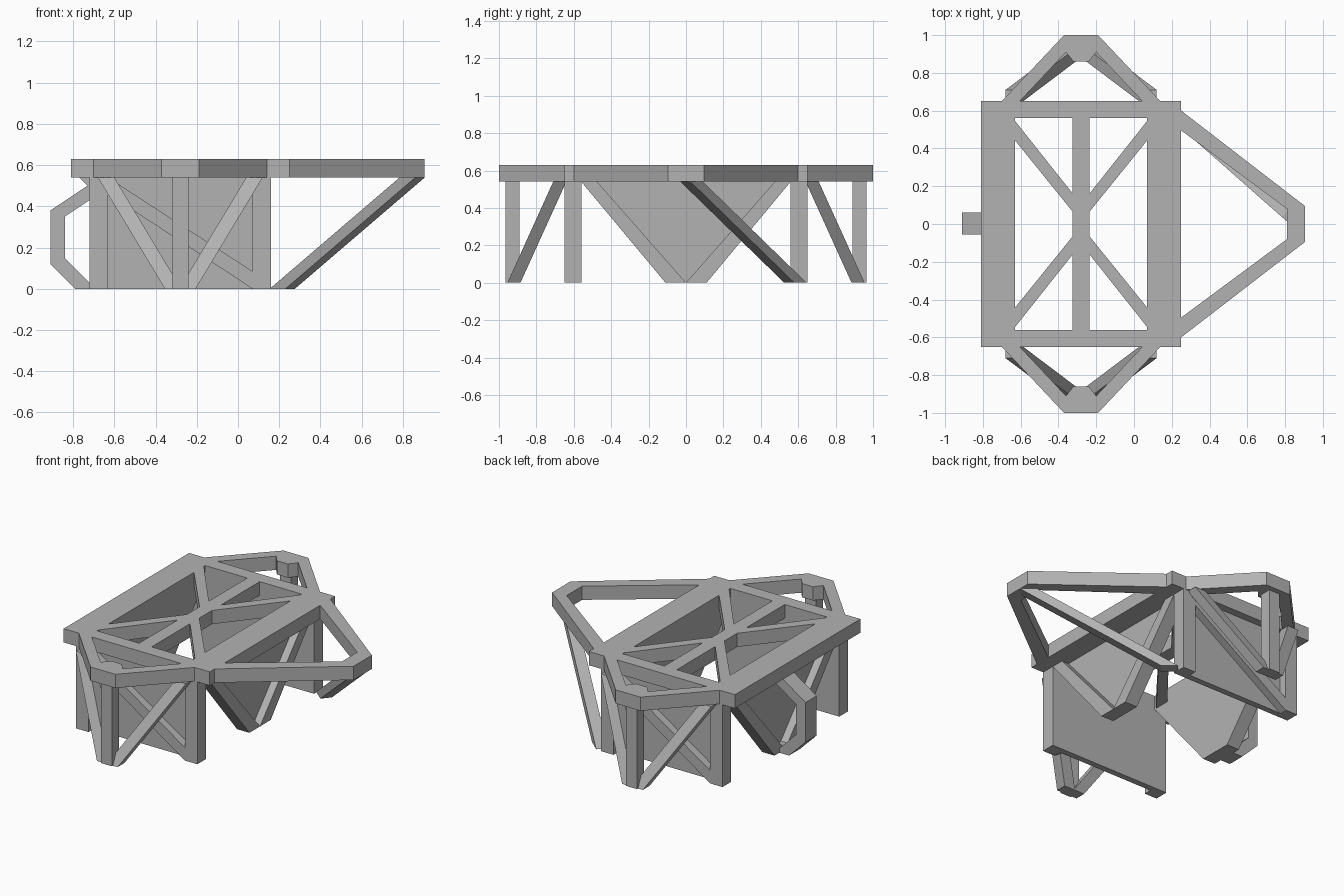
import bpy
from mathutils import Vector

cube = bpy.data.objects.get("Cube")
if cube:
    bpy.data.objects.remove(cube)

grey = bpy.data.materials.new("plain_grey")
grey.use_nodes = True
grey.diffuse_color = (0.45, 0.45, 0.45, 1)
grey.node_tree.nodes["Principled BSDF"].inputs["Base Color"].default_value = (0.45, 0.45, 0.45, 1)

CX = -0.28            # centre line of the main frame
DECK, TOP = 0.54, 0.63


def loft(name, a, b):
    """Solid between two matching polygons."""
    n = len(a)
    faces = [list(range(n))[::-1], list(range(n, 2 * n))]
    faces += [(i, (i + 1) % n, n + (i + 1) % n, n + i) for i in range(n)]
    mesh = bpy.data.meshes.new(name)
    mesh.from_pydata([tuple(p) for p in a] + [tuple(p) for p in b], [], faces)
    mesh.materials.append(grey)
    obj = bpy.data.objects.new(name, mesh)
    bpy.context.collection.objects.link(obj)
    bpy.context.view_layer.objects.active = obj
    # consistent outward normals
    import bmesh
    bm = bmesh.new()
    bm.from_mesh(mesh)
    bmesh.ops.recalc_face_normals(bm, faces=bm.faces)
    bm.to_mesh(mesh)
    bm.free()
    return obj


def slab(name, pts, lo, hi, axis="z"):
    """Extrude a flat profile along one axis."""
    put = {"z": lambda u, v, w: (u, v, w),
           "y": lambda u, v, w: (u, w, v),
           "x": lambda u, v, w: (w, u, v)}[axis]
    return loft(name, [put(u, v, lo) for u, v in pts], [put(u, v, hi) for u, v in pts])


def box(name, x0, x1, y0, y1, z0, z1):
    return slab(name, [(x0, y0), (x1, y0), (x1, y1), (x0, y1)], z0, z1)


def strut(name, section, foot, head):
    """Sloping bar with level ends."""
    return loft(name, [Vector((*s, 0)) + Vector(foot) for s in section],
                [Vector((*s, 0)) + Vector(head) for s in section])


# Main deck bars
box("deck_centre_bar", CX - 0.045, CX + 0.045, -0.6, 0.6, DECK, TOP)
for sx, side in ((-1, "right"), (1, "left")):
    a, b = sorted((CX + sx * 0.35, CX + sx * 0.53))
    box(f"deck_{side}_bar", a, b, -0.65, 0.65, DECK, TOP)
    for sy, end in ((-1, "front"), (1, "back")):
        cross = [(0.365, 0.565), (0, 0.105), (0, 0.01), (0.36, 0.455)]
        slab(f"deck_{end}_{side}_diagonal", [(CX + sx * u, sy * v) for u, v in cross], DECK, TOP)

for sy, end in ((-1, "front"), (1, "back")):
    y0, y1 = sorted((sy * 0.56, sy * 0.65))
    box(f"deck_{end}_bar", CX - 0.4, CX + 0.4, y0, y1, DECK, TOP)

    # Outrigger frame, made of two arms meeting on the centre line
    half = [(0.42, 0.65), (0.09, 1.0), (0, 1.0), (0, 0.86), (0.04, 0.86), (0.08, 0.91), (0.325, 0.65)]
    section = [(-0.04, -0.035), (0.04, -0.035), (0.04, 0.035), (-0.04, 0.035)]
    for sx, side in ((-1, "right"), (1, "left")):
        slab(f"{end}_outrigger_{side}_arm", [(CX + sx * u, sy * v) for u, v in half], DECK, TOP)
        strut(f"{end}_outrigger_{side}_brace", section,
              (CX + sx * 0.035, sy * 0.92, 0), (CX + sx * 0.36, sy * 0.675, DECK))
        # Corner posts
        a, b = sorted((CX + sx * 0.35, CX + sx * 0.44))
        box(f"{end}_{side}_post", a, b, y0, y1, 0, DECK)
    p0, p1 = sorted((sy * 0.89, sy * 0.965))
    box(f"{end}_outrigger_post", CX - 0.04, CX + 0.04, p0, p1, 0, DECK)

    # End wall, recessed on its outer side, with one raised diagonal
    w0, w1 = sorted((sy * 0.56, sy * 0.60))
    box(f"{end}_wall", CX - 0.36, CX + 0.36, w0, w1, 0, DECK)
    band = [(-0.35, DECK), (-0.35, 0.46), (0.35, 0), (0.35, 0.085)]
    slab(f"{end}_wall_diagonal", [(CX - sy * u, v) for u, v in band], y0, y1, "y")

# Tapered side walls with V struts
for sx, side in ((-1, "right"), (1, "left")):
    a, b = sorted((CX + sx * 0.35, CX + sx * 0.39))
    slab(f"{side}_wall", [(-0.56, DECK), (-0.11, 0), (0.11, 0), (0.56, DECK)], a, b, "x")
    a, b = sorted((CX + sx * 0.35, CX + sx * 0.44))
    for sy, end in ((-1, "front"), (1, "back")):
        v = [(0.56, DECK), (0.11, 0), (0, 0), (0.475, DECK)]
        slab(f"{side}_wall_{end}_strut", [(sy * y, z) for y, z in v], a, b, "x")

# Long side arm with its single sloping brace
for sy, end in ((-1, "front"), (1, "back")):
    arm = [(0.25, 0.6), (0.905, 0.095), (0.905, 0), (0.81, 0), (0.81, 0.08), (0.25, 0.495)]
    slab(f"side_arm_{end}", [(x, sy * y) for x, y in arm], DECK, TOP)
along, across = Vector((-0.038, 0.033)), Vector((0.023, 0.027))
strut("side_arm_brace", [along + across, along - across, -along - across, across - along],
      (0.215, 0.585, 0), (0.845, 0.03, DECK))

# Handle bracket on the opposite side
outer = [(-0.66, DECK), (-0.73, 0.5), (-0.91, 0.38), (-0.91, 0.12), (-0.79, 0), (-0.66, 0)]
inner = [(-0.66, 0.03), (-0.72, 0.03), (-0.84, 0.15), (-0.84, 0.35), (-0.66, 0.47)]
slab("handle_bracket", outer + inner, -0.055, 0.06, "y")
slab("handle_gusset", [(-0.77, DECK), (-0.73, 0.5), (-0.66, 0.5), (-0.66, DECK)], -0.055, 0.06, "y")
